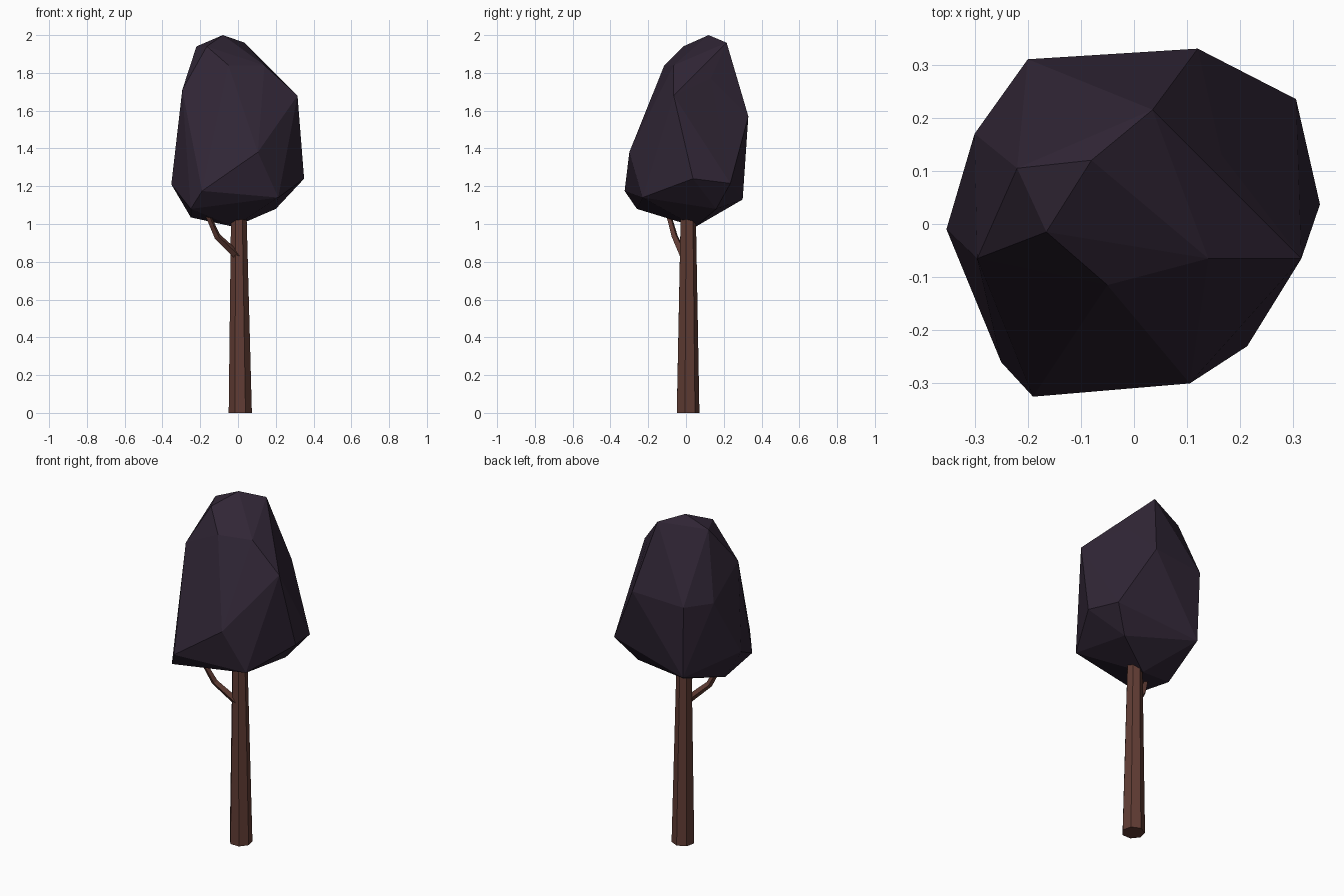
import bpy, bmesh, math
from mathutils import Vector

if "Cube" in bpy.data.objects:
    bpy.data.objects.remove(bpy.data.objects["Cube"])


def material(name, rgb):
    m = bpy.data.materials.new(name)
    m.diffuse_color = (*rgb, 1)
    m.use_nodes = True
    m.node_tree.nodes["Principled BSDF"].inputs["Base Color"].default_value = m.diffuse_color
    return m


BARK = material("brown bark", (0.117, 0.045, 0.034))
LEAF = material("dark purple leaves", (0.030, 0.019, 0.036))


def add_object(name, bm, mat):
    bmesh.ops.recalc_face_normals(bm, faces=bm.faces)
    mesh = bpy.data.meshes.new(name)
    bm.to_mesh(mesh)
    bm.free()
    mesh.materials.append(mat)
    ob = bpy.data.objects.new(name, mesh)
    bpy.context.collection.objects.link(ob)
    return ob


def tube(name, path, radii, sides, mat, turn=0.0, upright=False):
    """Low-poly tapered tube along a path."""
    bm = bmesh.new()
    pts = [Vector(p) for p in path]
    rings = []
    for i, (p, r) in enumerate(zip(pts, radii)):
        d = Vector((0, 0, 1)) if upright else pts[min(i + 1, len(pts) - 1)] - pts[max(i - 1, 0)]
        rot = Vector((0, 0, 1)).rotation_difference(d.normalized())
        ring = []
        for k in range(sides):
            a = turn + math.tau * k / sides
            ring.append(bm.verts.new(p + rot @ Vector((r * math.cos(a), r * math.sin(a), 0))))
        rings.append(ring)
    for a, b in zip(rings, rings[1:]):
        for k in range(sides):
            n = (k + 1) % sides
            bm.faces.new((a[k], a[n], b[n], b[k]))
    bm.faces.new(rings[0][::-1])
    bm.faces.new(rings[-1])
    return add_object(name, bm, mat)


# trunk, flaring slightly towards the ground
tube("trunk", [(0.012, 0.008, 0), (0.004, 0.01, 1.06)], [0.063, 0.042], 7, BARK,
     turn=math.radians(-64), upright=True)

# small side branch going up into the crown
tube("branch", [(0.0, -0.012, 0.83), (-0.11, -0.06, 0.935), (-0.165, -0.095, 1.06)],
     [0.022, 0.018, 0.014], 4, BARK, turn=0.4)

# faceted crown: hull over its corner points, with one corner pushed in
corners = [
    # top
    (-0.08, 0.12, 2.0), (0.035, 0.215, 1.96), (-0.165, -0.015, 1.94), (-0.22, 0.105, 1.94),
    (-0.05, -0.115, 1.84), (0.14, -0.065, 1.84), (0.165, 0.13, 1.83),
    # middle
    (0.315, -0.065, 1.68), (-0.295, -0.065, 1.71), (0.12, 0.33, 1.57), (-0.20, 0.31, 1.55),
    (-0.30, 0.17, 1.55), (0.105, -0.30, 1.38),
    # lower rim
    (0.35, 0.037, 1.24), (0.305, 0.235, 1.215), (-0.353, -0.01, 1.21), (-0.19, -0.325, 1.175),
    (0.213, -0.23, 1.14), (-0.19, 0.30, 1.13),
    # underside
    (-0.25, -0.26, 1.08), (0.20, 0.16, 1.08), (-0.25, -0.01, 1.035), (-0.02, 0.05, 0.985),
]
bm = bmesh.new()
for c in corners:
    bm.verts.new(c)
hull = bmesh.ops.convex_hull(bm, input=bm.verts)
loose = [v for v in bm.verts if not v.link_faces]
bmesh.ops.delete(bm, geom=loose, context='VERTS')
for v in bm.verts:
    if (v.co - Vector((0.165, 0.13, 1.83))).length < 0.01:
        v.co.z -= 0.06
add_object("crown", bm, LEAF)
